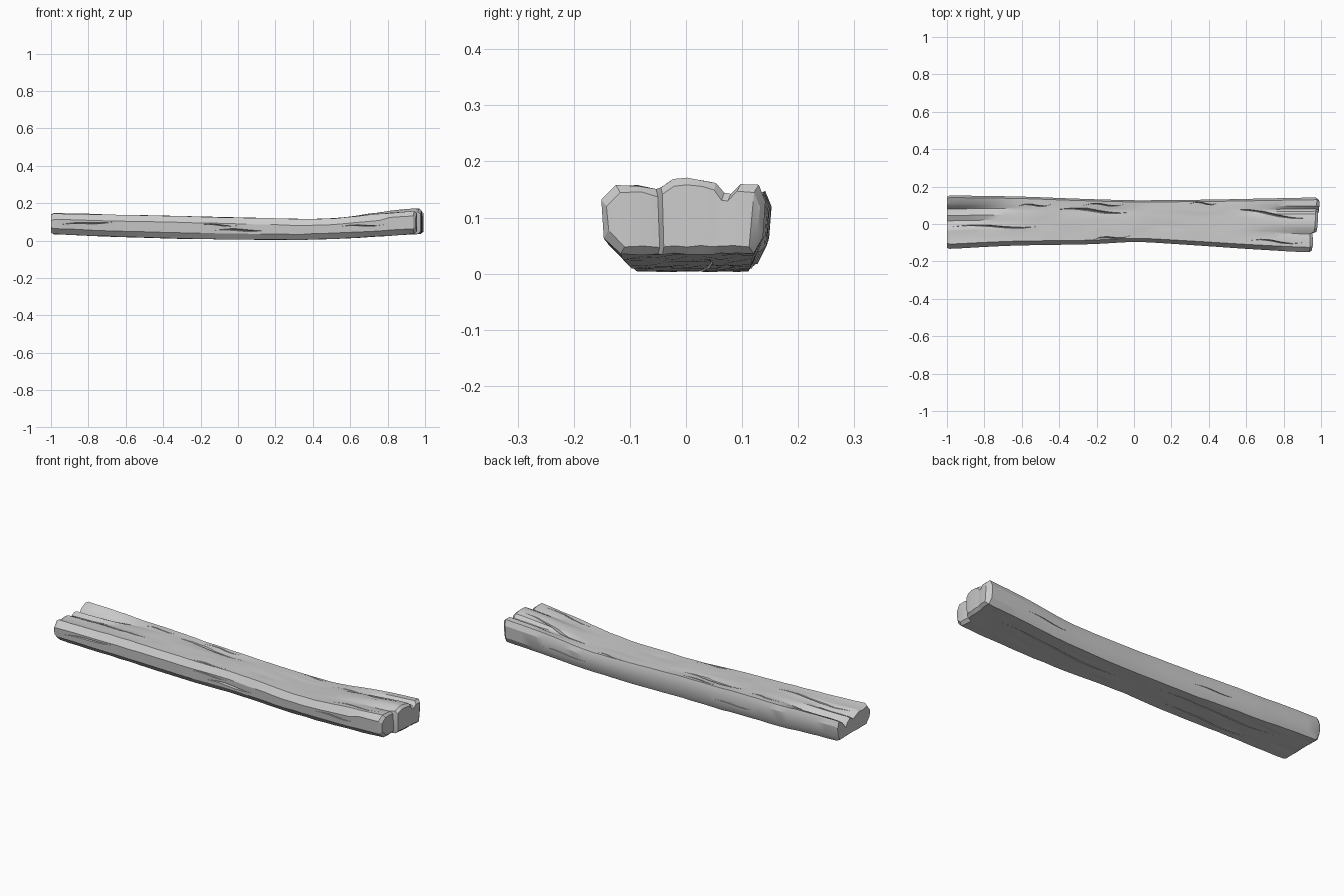
import bpy, bmesh, math, random
from mathutils import Vector

if "Cube" in bpy.data.objects:
    bpy.data.objects.remove(bpy.data.objects["Cube"])

random.seed(4)


def curve(pts):
    """Softened linear interpolation through (x, value) pairs."""
    def lin(x):
        if x <= pts[0][0]:
            return pts[0][1]
        for (a, va), (b, vb) in zip(pts, pts[1:]):
            if x <= b:
                return va + (vb - va) * (x - a) / (b - a)
        return pts[-1][1]
    return lambda x: sum(lin(x + d) for d in (-.08, -.04, 0, .04, .08)) / 5


# Outline of the plank along its length
front_y = curve([(-1, -.135), (-.9, -.128), (-.65, -.115), (-.2, -.108), (0, -.093),
                 (.3, -.112), (.6, -.133), (.92, -.152)])
back_y = curve([(-1, .153), (-.6, .147), (-.3, .135), (0, .126), (.4, .13), (.97, .142)])
top_z = curve([(-1, .148), (-.6, .137), (0, .123), (.4, .113), (.55, .12), (.75, .143), (.97, .16)])
low_z = curve([(-1, .036), (-.7, .022), (-.3, .01), (.3, .003), (.6, .012), (.97, .037)])

# Columns across the width: u, x of the broken right end
columns = [(-1, .95), (-.82, .956), (-.55, .956), (-.33, .953), (-.27, .975), (-.12, .98),
           (.05, .982), (.25, .984), (.4, .985), (.5, .985), (.58, .988), (.7, .99),
           (.92, .992), (1, .985)]


def ramp(x, a, b):
    t = min(1, max(0, (x - a) / (b - a)))
    return t * t * (3 - 2 * t)


def dent(u, centre, width):
    return max(0, 1 - abs(u - centre) / width)


def top_at(x, u):
    """Top surface with weathered grooves running in from both ends."""
    z = top_z(x)
    left, right = ramp(-x, .5, 1), ramp(x, .5, .95)
    z -= left * (.05 * dent(u, .5, .28) + .032 * dent(u, .02, .33) + .012 * dent(u, -.5, .4))
    z += right * (.014 * dent(u, .05, .5) - .024 * dent(u, .54, .13) - .012 * dent(u, -.31, .12))
    z -= .006 * dent(u, .5, .3) * ramp(x, -.5, -.2) * (1 - ramp(x, -.1, .1))
    return z


def y_at(x, u):
    a, b = front_y(x), back_y(x)
    return (a + b) / 2 + u * (b - a) / 2


# Plank body: rows of top and bottom points, joined into one closed skin
bm = bmesh.new()
n = 34
inner = [-.985 + i * (.93 + .985) / (n - 1) for i in range(n)]
rows = ["start"] + inner + ["shoulder", "end"]
tops, lows = [], []
for r in rows:
    trow, lrow = [], []
    for u, end in columns:
        inset = 0
        if r == "start":
            x, inset = -1, .008
        elif r == "shoulder":
            x = end - .014
        elif r == "end":
            x, inset = end, .013
        else:
            x = r
        edge = abs(u) == 1
        drop = (.024 if x > .8 else .034) if u == -1 else .028 if u == 1 else 0
        wob = random.uniform(-.0015, .0015)
        k = 1 - inset * 5
        trow.append(bm.verts.new((x, y_at(x, u * k), top_at(x, u) - drop - inset + wob)))
        rise = .03 if edge else 0
        s = (.97 if edge else .93) * k
        lrow.append(bm.verts.new((x, y_at(x, u * s), low_z(x) + rise + inset + wob)))
    tops.append(trow)
    lows.append(lrow)
m = len(columns)
for i in range(len(rows) - 1):
    for j in range(m - 1):
        bm.faces.new((tops[i][j], tops[i + 1][j], tops[i + 1][j + 1], tops[i][j + 1]))
        bm.faces.new((lows[i][j], lows[i][j + 1], lows[i + 1][j + 1], lows[i + 1][j]))
    for j in (0, m - 1):
        bm.faces.new((lows[i][j], lows[i + 1][j], tops[i + 1][j], tops[i][j]))
for i in (0, len(rows) - 1):
    for j in range(m - 1):
        bm.faces.new((lows[i][j], lows[i][j + 1], tops[i][j + 1], tops[i][j]))
bmesh.ops.recalc_face_normals(bm, faces=bm.faces)
mesh = bpy.data.meshes.new("plank")
bm.to_mesh(mesh)
bm.free()
plank = bpy.data.objects.new("plank", mesh)
bpy.context.collection.objects.link(plank)


# Wood cracks: tapering wedges sunk into a surface
cut = bmesh.new()


def crack(p0, p1, width, depth, out, bend=.008):
    p0, p1, out = Vector(p0), Vector(p1), Vector(out)
    side = out.cross(p1 - p0).normalized()
    rings = []
    for i in range(6):
        t = i / 5
        s = max(.06, math.sin(math.pi * t))
        c = p0.lerp(p1, t) + side * bend * math.sin(2 * math.pi * t)
        if out.z > .5:
            u = (c.y - y_at(c.x, 0)) / (y_at(c.x, 1) - y_at(c.x, 0))
            c.z = top_at(c.x, u)
        elif out.z < -.5:
            c.z = low_z(c.x)
        else:
            c.y = y_at(c.x, math.copysign(.985, out.y))
        rings.append([cut.verts.new(q) for q in (c + out * .012 + side * width * s,
                                                 c + out * .012 - side * width * s * .7,
                                                 c - out * depth * s)])
    for a, b in zip(rings, rings[1:]):
        for k in range(3):
            cut.faces.new((a[k], a[(k + 1) % 3], b[(k + 1) % 3], b[k]))
    cut.faces.new(rings[0])
    cut.faces.new(rings[-1])


UP, DOWN, FRONT, BACK = (0, 0, 1), (0, 0, -1), (0, -1, 0), (0, 1, 0)
for x0, y0, x1, y1, w in [(-.4, .078, -.02, .062, .013), (-.27, .1, -.05, .105, .006),
                          (.54, .075, .93, .03, .011), (-.97, -.015, -.5, -.012, .008),
                          (-.22, -.085, -.02, -.062, .008), (-.62, .095, -.44, .105, .006),
                          (.3, .108, .45, .112, .005), (.62, -.088, .9, -.1, .006)]:
    crack((x0, y0, 0), (x1, y1, 0), w, .018, UP)
for x0, z0, x1, z1, w in [(-.12, .055, .15, .055, .013), (-.2, .085, 0, .08, .005),
                          (-.95, .085, -.66, .1, .008), (.55, .075, .78, .085, .006)]:
    crack((x0, 0, z0), (x1, 0, z1), w, .014, FRONT, .004)
for x0, z0, x1, z1 in [(.5, .06, .75, .075), (-.5, .07, -.25, .06)]:
    crack((x0, 0, z0), (x1, 0, z1), .005, .01, BACK, .004)
for x0, y0, x1, y1 in [(-.8, .05, -.1, .06), (.1, .03, .85, .04), (-.7, -.04, -.2, -.03)]:
    crack((x0, y0, 0), (x1, y1, 0), .008, .012, DOWN)
bmesh.ops.recalc_face_normals(cut, faces=cut.faces)
cmesh = bpy.data.meshes.new("crack_cutter")
cut.to_mesh(cmesh)
cut.free()
cutter = bpy.data.objects.new("crack_cutter", cmesh)
cutter.hide_render = True
bpy.context.collection.objects.link(cutter)

# Carve the cracks, then shade
bpy.context.view_layer.objects.active = plank
plank.select_set(True)
mod = plank.modifiers.new("cracks", "BOOLEAN")
mod.operation, mod.solver, mod.object = "DIFFERENCE", "EXACT", cutter
bpy.ops.object.modifier_apply(modifier=mod.name)
bpy.data.objects.remove(cutter)
bpy.ops.object.shade_smooth_by_angle(angle=math.radians(25))
